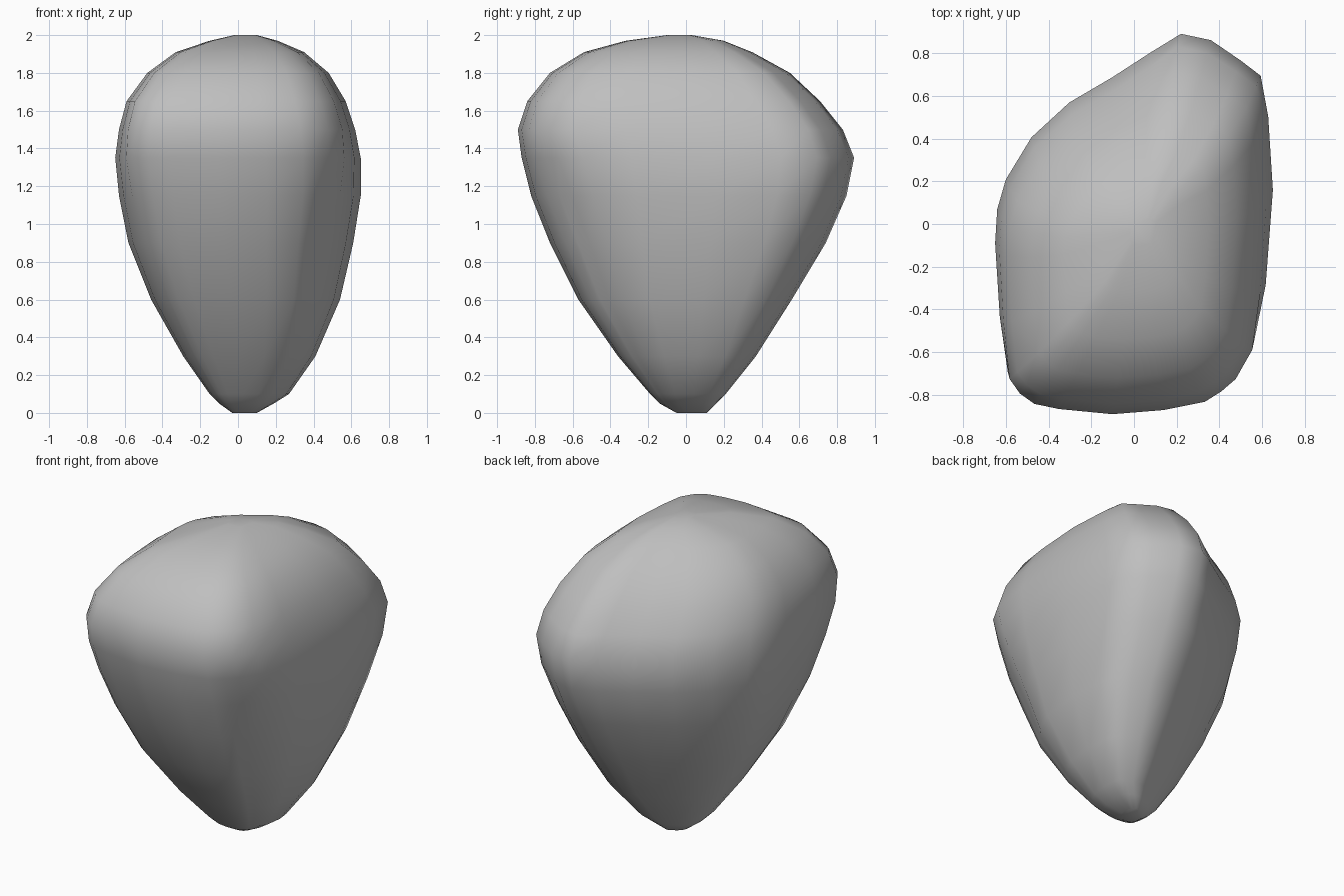
import bpy
import bmesh

default_cube = bpy.data.objects.get("Cube")
if default_cube:
    bpy.data.objects.remove(default_cube, do_unlink=True)

# Plan outline of the boulder at its widest, counter-clockwise.
# The third value is how much the point draws in below the shoulders.
OUTLINE = [
    (-.6, -.72, .05), (-.55, -.79, .05), (-.48, -.84, .04), (-.36, -.865, .02),
    (-.1, -.89, 0), (.15, -.87, .01), (.35, -.83, .05), (.43, -.78, .09),
    (.5, -.72, .12), (.58, -.58, .1), (.62, -.3, .02), (.65, .15, 0),
    (.63, .5, .01), (.6, .7, .04), (.5, .77, .02), (.36, .86, 0),
    (.22, .89, 0), (.08, .79, -.06), (-.1, .67, -.07), (-.3, .56, -.03),
    (-.48, .4, 0), (-.6, .2, 0), (-.64, .06, 0), (-.65, -.1, 0),
    (-.63, -.45, .01),
]
HALF_WIDTH, HALF_DEPTH = .65, .89
SHOULDER = 1.5

# Levels from tip to crown: height, right, left, front and back limits
LEVELS = [
    (0, -.03, .1, -.05, .11),
    (.05, -.1, .19, -.14, .16),
    (.1, -.15, .27, -.19, .21),
    (.3, -.29, .41, -.36, .37),
    (.6, -.46, .54, -.57, .56),
    (.9, -.58, .61, -.72, .74),
    (1.15, -.63, .65, -.82, .85),
    (1.35, -.65, .65, -.87, .89),
    (1.5, -.63, .62, -.89, .83),
    (1.65, -.59, .57, -.84, .71),
    (1.8, -.48, .48, -.72, .55),
    (1.91, -.33, .35, -.54, .35),
    (1.97, -.15, .21, -.32, .2),
    (2, -.02, .1, -.1, .03),
]


def remap(value, half, low, high):
    """Move a value from the range -half..half to the range low..high."""
    return low + (value + half) / (2 * half) * (high - low)


def make_material(name, colour):
    material = bpy.data.materials.new(name)
    material.use_nodes = True
    material.diffuse_color = colour
    shader = next(node for node in material.node_tree.nodes
                  if node.type == 'BSDF_PRINCIPLED')
    shader.inputs["Base Color"].default_value = colour
    shader.inputs["Roughness"].default_value = .9
    return material


def make_ring(bm, outline, level):
    """Fit the outline to one level, drawing in its corners lower down."""
    height, right, left, front, back = level
    softness = min(max((SHOULDER - height) * 2, 0), 1)
    ring = []
    for x, y, trim in outline:
        scale = 1 - trim * softness
        ring.append(bm.verts.new((
            remap(x * scale, HALF_WIDTH, right, left),
            remap(y * scale, HALF_DEPTH, front, back),
            height)))
    return ring


def loft(name, outline, levels, material):
    """Stack fitted copies of the outline and skin them into a closed solid."""
    bm = bmesh.new()
    rings = [make_ring(bm, outline, level) for level in levels]
    count = len(outline)
    for lower, upper in zip(rings, rings[1:]):
        for i in range(count):
            j = (i + 1) % count
            bm.faces.new((lower[i], lower[j], upper[j], upper[i]))

    # Close the tip and the crown
    bm.faces.new(list(reversed(rings[0])))
    bm.faces.new(rings[-1])
    bmesh.ops.recalc_face_normals(bm, faces=bm.faces)
    for face in bm.faces:
        face.smooth = True

    mesh = bpy.data.meshes.new(name)
    bm.to_mesh(mesh)
    bm.free()
    mesh.materials.append(material)
    solid = bpy.data.objects.new(name, mesh)
    bpy.context.collection.objects.link(solid)
    return solid


# Boulder body
stone_grey = make_material("stone_grey", (.52, .52, .52, 1))
loft("boulder", OUTLINE, LEVELS, stone_grey)
